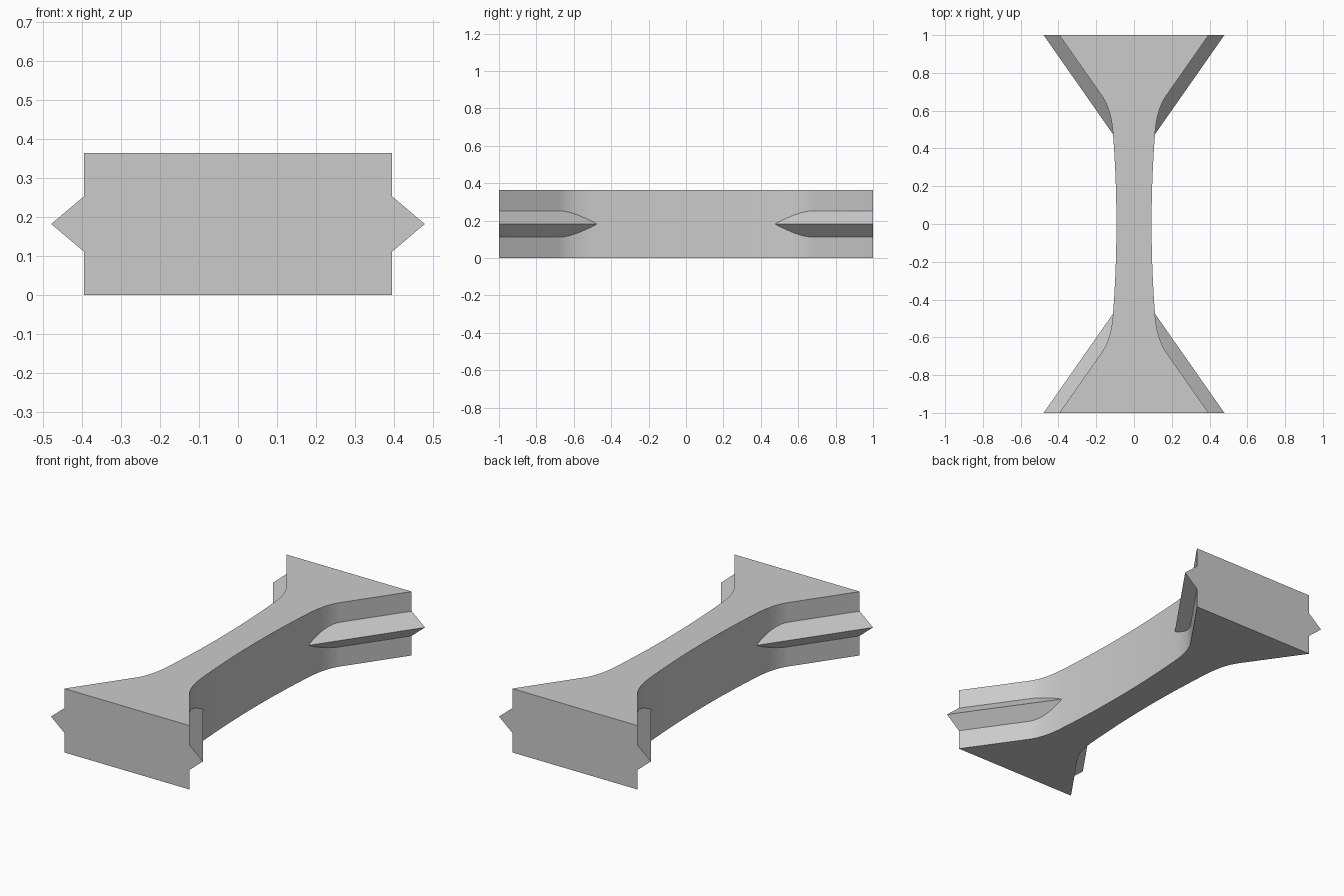
import bpy
import bmesh

HEIGHT, MID = 0.364, 0.182
RIDGE_START, FILLET_END = 0.475, 0.68
SLOPE = 0.70          # sideways flare of the ends per unit of length
RIDGE_PITCH = 0.843   # ridge half height per unit of overhang

cube = bpy.data.objects.get("Cube")
if cube:
    bpy.data.objects.remove(cube, do_unlink=True)


def make_material(name, value):
    mat = bpy.data.materials.new(name)
    mat.use_nodes = True
    color = (value, value, value, 1)
    mat.diffuse_color = color
    mat.node_tree.nodes["Principled BSDF"].inputs["Base Color"].default_value = color
    return mat


def half_outline():
    """(length, half width) points from the waist to the flared end."""
    points = []
    for i in range(10):                       # gently bowed waist
        t = i / 10
        points.append((RIDGE_START * t, 0.093 + 0.018 * t * t))
    a, b, c = (RIDGE_START, 0.111), (0.607, 0.12), (FILLET_END, 0.171)
    for i in range(17):                       # rounded transition
        t = i / 16
        points.append(tuple((1 - t) ** 2 * p + 2 * t * (1 - t) * q + t * t * r
                            for p, q, r in zip(a, b, c)))
    points.append((1.0, 0.171 + SLOPE * (1 - FILLET_END)))  # straight flare
    return points


def section(y, w):
    """Closed cross-section with a pointed ridge on each side."""
    overhang = max(0.0, 0.111 + SLOPE * (abs(y) - RIDGE_START) - w)
    h = overhang * RIDGE_PITCH
    side = [(w, 0), (w, MID - h), (w + overhang, MID), (w, MID + h), (w, HEIGHT)]
    return [(x, y, z) for x, z in side] + [(-x, y, z) for x, z in reversed(side)]


# Loft the flared bar through its cross-sections
half = half_outline()
stations = [(-y, w) for y, w in reversed(half[1:])] + half
bm = bmesh.new()
rings = [[bm.verts.new(p) for p in section(y, w)] for y, w in stations]
for r0, r1 in zip(rings, rings[1:]):
    for i in range(len(r0)):
        j = (i + 1) % len(r0)
        bm.faces.new((r0[i], r0[j], r1[j], r1[i]))
bm.faces.new(rings[0])
bm.faces.new(rings[-1])
bmesh.ops.remove_doubles(bm, verts=bm.verts, dist=0.00001)
bmesh.ops.recalc_face_normals(bm, faces=bm.faces)

mesh = bpy.data.meshes.new("flared_bar")
bm.to_mesh(mesh)
bm.free()
mesh.materials.append(make_material("light grey", 0.6))
bar = bpy.data.objects.new("flared_bar", mesh)
bpy.context.collection.objects.link(bar)

# Smooth the curved walls and keep the corners sharp
bpy.ops.object.select_all(action='DESELECT')
bar.select_set(True)
bpy.context.view_layer.objects.active = bar
bpy.ops.object.shade_smooth_by_angle(angle=0.5)
